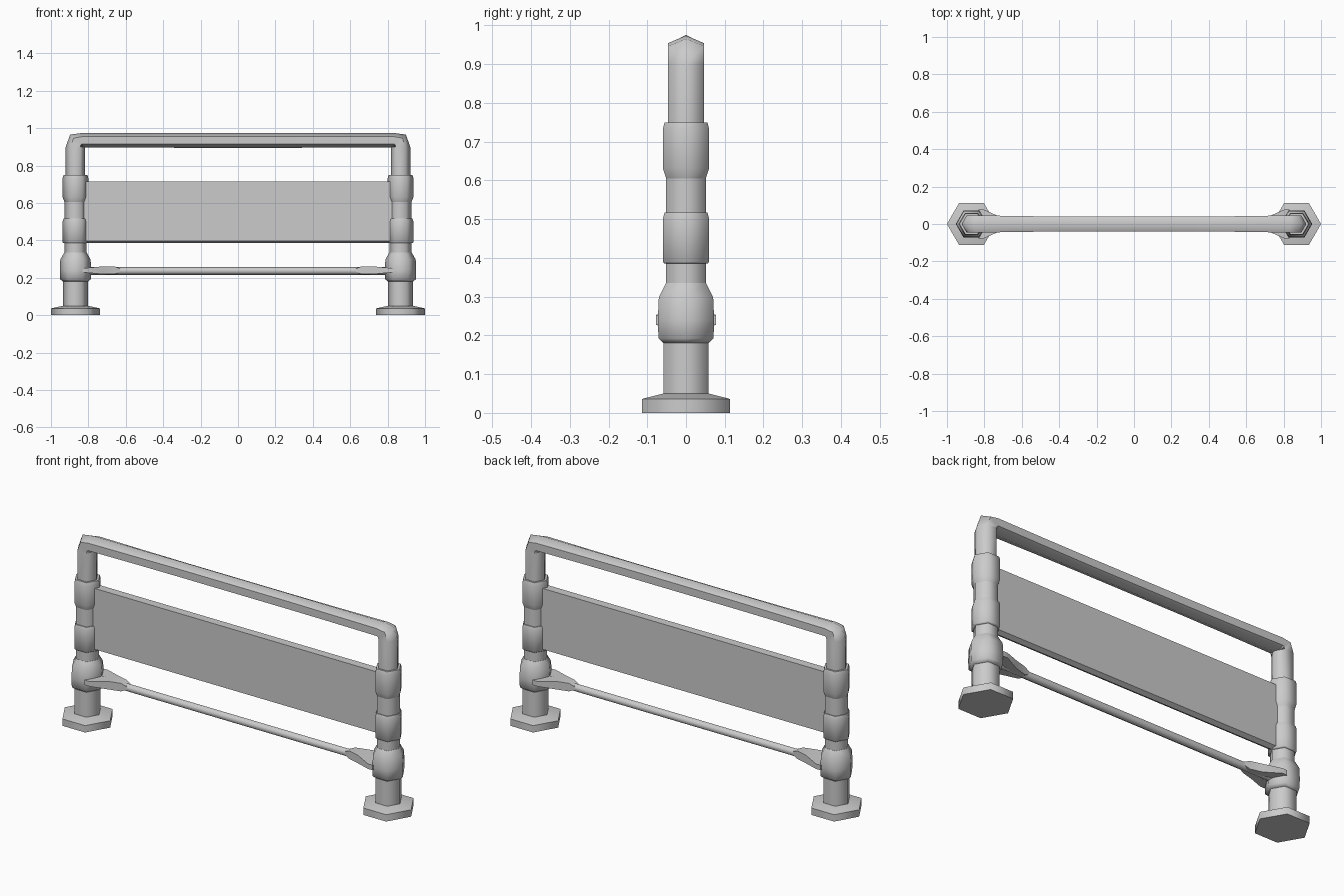
import bpy, bmesh
from math import cos, sin, pi, radians
from mathutils import Vector

old = bpy.data.objects.get("Cube")
if old:
    bpy.data.objects.remove(old, do_unlink=True)

grey = bpy.data.materials.new("light_grey")
grey.use_nodes = True
colour = (0.6, 0.6, 0.6, 1)
grey.diffuse_color = colour
grey.node_tree.nodes["Principled BSDF"].inputs["Base Color"].default_value = colour

POST_X = 0.869


def loft(name, rings, smooth=62):
    """Skin a list of equal-length rings and cap both ends."""
    bm = bmesh.new()
    loops = [[bm.verts.new(p) for p in ring] for ring in rings]
    n = len(loops[0])
    for a, b in zip(loops, loops[1:]):
        for i in range(n):
            j = (i + 1) % n
            bm.faces.new((a[i], a[j], b[j], b[i]))
    bm.faces.new(loops[0][::-1])
    bm.faces.new(loops[-1])
    bmesh.ops.recalc_face_normals(bm, faces=bm.faces)
    mesh = bpy.data.meshes.new(name)
    bm.to_mesh(mesh)
    bm.free()
    mesh.materials.append(grey)
    obj = bpy.data.objects.new(name, mesh)
    bpy.context.collection.objects.link(obj)
    bpy.ops.object.select_all(action='DESELECT')
    obj.select_set(True)
    bpy.context.view_layer.objects.active = obj
    bpy.ops.object.shade_smooth_by_angle(angle=radians(smooth))
    return obj


def hex_ring(centre, outward, r_out, r_y):
    """Hexagon with a corner along the outward direction, widened in y."""
    return [Vector(centre) + outward * (r_out * cos(k * pi / 3))
            + Vector((0, r_y * sin(k * pi / 3), 0)) for k in range(6)]


def turned(name, side, profile):
    """Six-sided upright part from (radius, height) pairs."""
    out = Vector((side, 0, 0))
    loft(name, [hex_ring((side * POST_X, 0, z), out, r, r) for r, z in profile])


for label, side in (("left", 1), ("right", -1)):
    # Foot plate and thick lower post
    turned(label + "_foot", side, [(0.131, 0), (0.131, 0.036), (0.068, 0.05)])
    turned(label + "_lower_post", side, [(0.067, 0.03), (0.067, 0.2)])
    # Swollen collar that carries the low rail
    turned(label + "_collar", side, [(0.067, 0.18), (0.082, 0.192), (0.084, 0.24),
                                     (0.081, 0.298), (0.06, 0.335)])
    turned(label + "_middle_post", side, [(0.059, 0.3), (0.059, 0.72)])
    # Two clamps that hold the panel
    turned(label + "_lower_clamp", side, [(0.064, 0.385), (0.069, 0.39),
                                          (0.069, 0.5), (0.064, 0.517)])
    turned(label + "_upper_clamp", side, [(0.059, 0.605), (0.069, 0.632),
                                          (0.069, 0.732), (0.064, 0.75)])
    # Forked bracket gripping the collar
    rings = []
    for x, hy, hz in ((0.63, 0.018, 0.008), (0.66, 0.024, 0.021), (0.72, 0.04, 0.021),
                      (0.805, 0.078, 0.013), (0.832, 0.078, 0.013)):
        rings.append([(side * x, a * hy, 0.24 + b * hz)
                      for a, b in ((-1, -1), (1, -1), (1, 1), (-1, 1))])
    loft(label + "_rail_bracket", rings, 30)

# Top hoop: up one post, round the elbow, across and down again
half = [(0.869, 0.7, 0, 0.052, 0.053), (0.869, 0.9, 0, 0.052, 0.053),
        (0.86, 0.928, 45, 0.053, 0.053), (0.835, 0.935, 90, 0.039, 0.053),
        (0.55, 0.935, 90, 0.039, 0.048), (0.3, 0.935, 90, 0.04, 0.045)]
hoop = []
for side, stations in ((1, half), (-1, half[::-1])):
    for x, z, angle, r_out, r_y in stations:
        a = radians(angle)
        hoop.append(hex_ring((side * x, 0, z), Vector((side * cos(a), 0, sin(a))), r_out, r_y))
loft("top_hoop", hoop)

# Thin low rail
loft("low_rail", [hex_ring((x, 0, 0.237), Vector((0, 0, 1)), 0.021, 0.021)
                  for x in (-0.82, 0.82)])

# Panel with a shallow ridge along its bottom edge
outline = ((-0.022, 0.715), (-0.022, 0.397), (0, 0.385), (0.022, 0.397), (0.022, 0.715))
loft("panel", [[(x, y, z) for y, z in outline] for x in (-0.84, 0.84)], 20)
